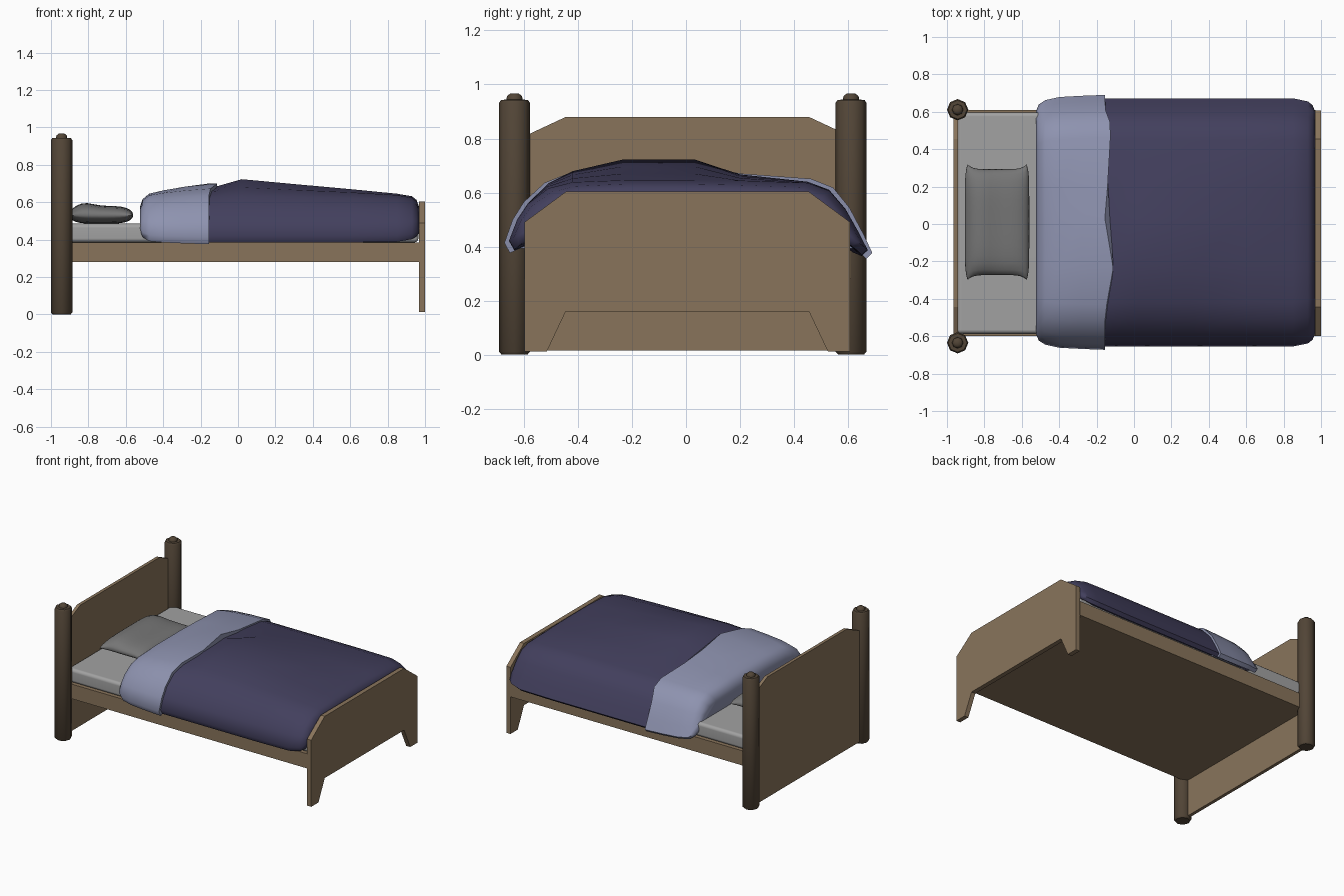
import bpy, bmesh, math

if "Cube" in bpy.data.objects:
    bpy.data.objects.remove(bpy.data.objects["Cube"])


def material(name, rgb):
    m = bpy.data.materials.new(name)
    m.diffuse_color = (*rgb, 1)
    m.use_nodes = True
    m.node_tree.nodes["Principled BSDF"].inputs["Base Color"].default_value = m.diffuse_color
    return m


WOOD = material("light_wood", (0.25, 0.175, 0.105))
DARK_WOOD = material("dark_wood", (0.085, 0.06, 0.038))
NAVY = material("navy_cloth", (0.055, 0.05, 0.11))
BLUE = material("pale_blue_cloth", (0.27, 0.29, 0.43))
SHEET = material("sheet", (0.36, 0.36, 0.36))
PILLOW = material("pillow_cloth", (0.18, 0.18, 0.18))


def make(name, verts, faces, mat, smooth=None):
    me = bpy.data.meshes.new(name)
    me.from_pydata(verts, [], faces)
    bm = bmesh.new()
    bm.from_mesh(me)
    bmesh.ops.recalc_face_normals(bm, faces=bm.faces)
    bm.to_mesh(me)
    bm.free()
    ob = bpy.data.objects.new(name, me)
    bpy.context.collection.objects.link(ob)
    me.materials.append(mat)
    if smooth:
        bpy.ops.object.select_all(action='DESELECT')
        ob.select_set(True)
        bpy.context.view_layer.objects.active = ob
        bpy.ops.object.shade_smooth_by_angle(angle=math.radians(smooth))
    return ob


def loft(name, rings, mat, smooth=None):
    """Join closed rings of points and cap both ends."""
    n = len(rings[0])
    verts = [p for r in rings for p in r]
    faces = [(k * n + i, k * n + (i + 1) % n, (k + 1) * n + (i + 1) % n, (k + 1) * n + i)
             for k in range(len(rings) - 1) for i in range(n)]
    faces += [tuple(range(n)), tuple(range(len(verts) - n, len(verts)))]
    return make(name, verts, faces, mat, smooth)


def board(name, x0, x1, half, mat):
    """Mirror a half outline (y, z) about y = 0 and extrude it along x."""
    outline = half + [(-y, z) for y, z in reversed(half)]
    return loft(name, [[(x, y + 0.005, z) for y, z in outline] for x in (x0, x1)], mat)


# Head and foot boards, bed base
board("headboard", -0.965, -0.942, [(0.6, 0.015), (0.6, 0.81), (0.45, 0.88)], WOOD)
board("footboard", 0.968, 1.0,
      [(0.45, 0.16), (0.52, 0.012), (0.603, 0.012), (0.603, 0.49), (0.45, 0.603)], WOOD)
board("bed_base", -0.95, 0.97, [(0.605, 0.28), (0.605, 0.385)], WOOD)

# Mattress with rounded edges
mattress = board("mattress", -0.945, 0.965, [(0.592, 0.385), (0.592, 0.485)], SHEET)
bev = mattress.modifiers.new("round", 'BEVEL')
bev.width = 0.022
bev.segments = 3
for p in mattress.data.polygons:
    p.use_smooth = True
mattress.modifiers.new("normals", 'WEIGHTED_NORMAL')

# Turned head posts with small finials
POST = [(0.048, 0.0), (0.057, 0.01), (0.057, 0.932), (0.05, 0.943), (0.03, 0.944),
        (0.028, 0.957), (0.015, 0.967)]
for side, y in (("right", -0.635), ("left", 0.611)):
    rings = [[(-0.943 + r * math.cos(a * math.pi / 4), y + r * math.sin(a * math.pi / 4), z)
              for a in range(8)] for r, z in POST]
    loft(side + "_head_post", rings, DARK_WOOD, 50)

# Duvet cross-section: (y, z, share of the raised ridge)
SECTION = [(-0.6, 0.40, 0), (-0.635, 0.385, 0), (-0.655, 0.42, 0), (-0.625, 0.50, 0),
           (-0.585, 0.56, 0), (-0.51, 0.62, 0.2), (-0.42, 0.645, 0.5), (-0.23, 0.655, 1),
           (0.03, 0.655, 1), (0.2, 0.65, 0.25), (0.45, 0.64, 0), (0.53, 0.61, 0),
           (0.59, 0.54, 0), (0.64, 0.45, 0), (0.672, 0.385, 0), (0.65, 0.365, 0),
           (0.61, 0.40, 0)]


def cloth_ring(x, sy, sz, ridge, edge=None):
    return [(x + (edge[i] if edge else 0), y * sy, 0.5 + (z + w * ridge - 0.5) * sz)
            for i, (y, z, w) in enumerate(SECTION)]


# Duvet: (x, width scale, height scale, ridge height)
DUVET = [(-0.44, 0.95, 0.9, 0.0), (-0.3, 1, 1, 0.01), (-0.12, 1, 1, 0.028), (0.02, 1, 1, 0.068),
         (0.3, 1, 1, 0.042), (0.6, 1, 1, 0.015), (0.85, 1, 0.97, -0.005),
         (0.93, 0.975, 0.85, 0), (0.955, 0.945, 0.72, 0), (0.967, 0.9, 0.5, 0)]
loft("duvet", [cloth_ring(*s) for s in DUVET], NAVY, 60)

# Turned-back fold with a wavy free edge
WAVE = [0, 0, 0, 0, 0, 0, 0.01, 0.045, 0, 0.015, 0.03, 0.028, 0.005, 0, 0, 0, 0]
FOLD = [(-0.523, 0.9, 0.5, 0), (-0.51, 0.95, 0.75, 0), (-0.475, 0.985, 0.94, 0),
        (-0.4, 1.01, 1.0, 0.008), (-0.28, 1.02, 1.05, 0.02)]
rings = [cloth_ring(*s) for s in FOLD]
rings.append(cloth_ring(-0.156, 1.027, 1.08, 0.03, WAVE))
loft("duvet_fold", rings, BLUE, 60)

# Pillow: two puffed sheets sharing a seam, with pinched corners
N = 14
ts = [math.sin((i / N * 2 - 1) * math.pi / 2) for i in range(N + 1)]
verts, faces, index = [], [], {}
for s in (1, -1):
    for i, u in enumerate(ts):
        for j, v in enumerate(ts):
            seam = i in (0, N) or j in (0, N)
            if seam and s < 0:
                index[s, i, j] = index[1, i, j]
                continue
            puff = 0 if seam else math.sqrt((1 - u ** 4) * (1 - v ** 4))
            x = -0.732 + u * (0.172 - 0.014 * v ** 8)
            y = 0.01 + v * (0.283 + 0.026 * u ** 6)
            thick = (0.05 + (0.018 * math.exp(-((u + 0.55) / 0.4) ** 2))) if s > 0 else 0.045
            index[s, i, j] = len(verts)
            verts.append((x, y, 0.53 + s * thick * puff))
    for i in range(N):
        for j in range(N):
            faces.append((index[s, i, j], index[s, i + 1, j],
                          index[s, i + 1, j + 1], index[s, i, j + 1]))
make("pillow", verts, faces, PILLOW, 80)
